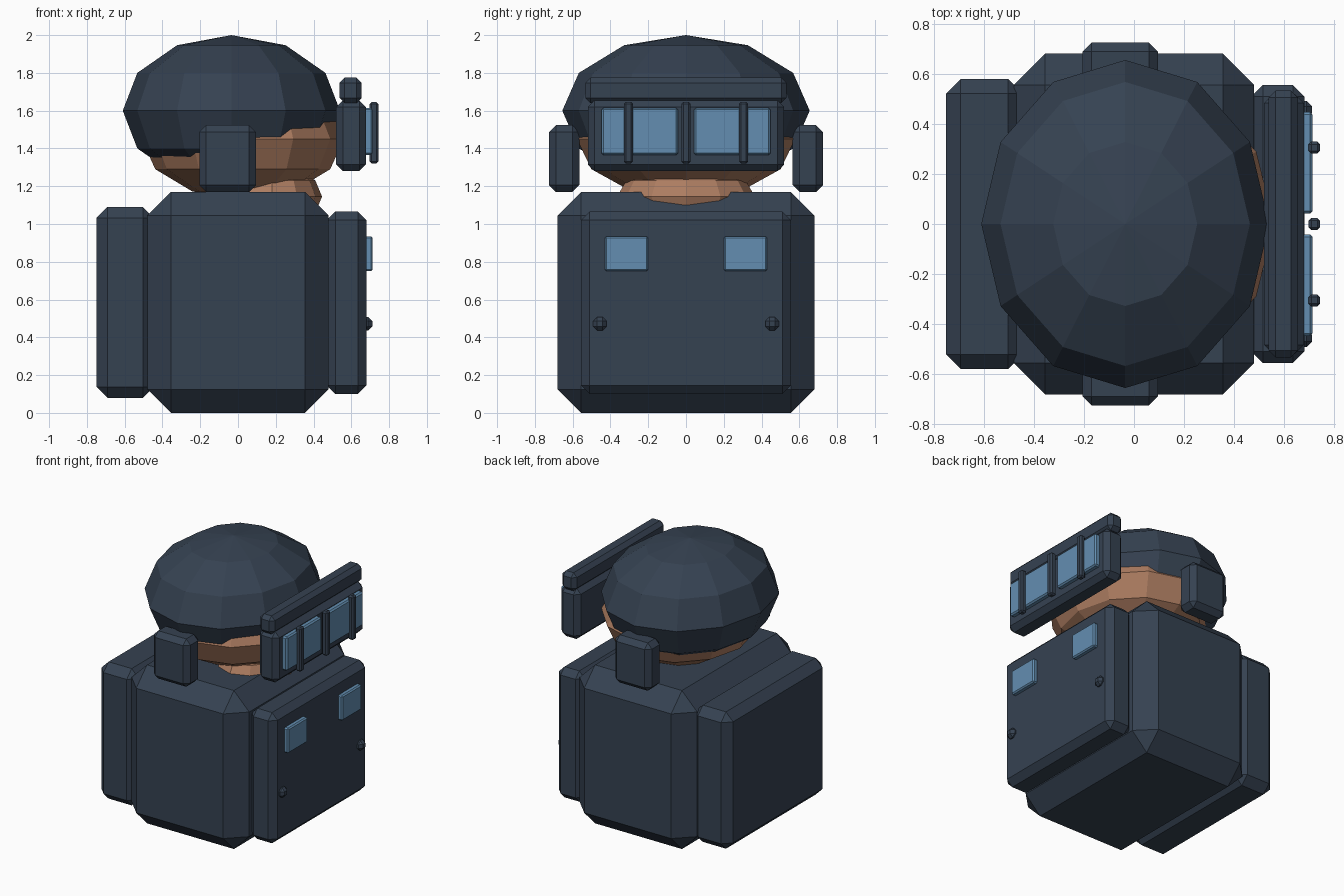
import bpy, bmesh
from mathutils import Matrix

if "Cube" in bpy.data.objects:
    bpy.data.objects.remove(bpy.data.objects["Cube"])


def material(name, rgb):
    m = bpy.data.materials.new(name)
    m.diffuse_color = (*rgb, 1)
    m.use_nodes = True
    m.node_tree.nodes["Principled BSDF"].inputs["Base Color"].default_value = m.diffuse_color
    return m


NAVY = material("navy_paint", (0.036, 0.054, 0.083))
SKIN = material("skin", (0.42, 0.205, 0.12))
GLASS = material("blue_glass", (0.125, 0.27, 0.44))


def finish(bm, name, mat):
    me = bpy.data.meshes.new(name)
    bm.to_mesh(me)
    bm.free()
    me.materials.append(mat)
    ob = bpy.data.objects.new(name, me)
    bpy.context.collection.objects.link(ob)
    return ob


def box(name, x, y, z, bevel, mat=NAVY):
    """Chamfered box given by its (min, max) range on each axis."""
    bm = bmesh.new()
    centre = [(a + b) / 2 for a, b in (x, y, z)]
    size = [b - a for a, b in (x, y, z)]
    bmesh.ops.create_cube(bm, size=1, matrix=Matrix.LocRotScale(centre, None, size))
    bmesh.ops.bevel(bm, geom=bm.edges[:], offset=bevel, segments=1,
                    affect='EDGES', clamp_overlap=True)
    return finish(bm, name, mat)


def mirrored_boxes(name, x, y, z, bevel, mat=NAVY):
    box(name + "_left", x, y, z, bevel, mat)
    box(name + "_right", x, (-y[1], -y[0]), z, bevel, mat)


def ellipsoid(name, centre, radii, mat):
    bm = bmesh.new()
    bmesh.ops.create_uvsphere(bm, u_segments=12, v_segments=6, radius=1,
                              matrix=Matrix.LocRotScale(centre, None, radii))
    return finish(bm, name, mat)


# Body, backpack and chest plate
box("torso", (-0.48, 0.48), (-0.68, 0.68), (0, 1.17), 0.125)
box("backpack", (-0.75, -0.445), (-0.58, 0.58), (0.08, 1.09), 0.058)
box("chest_plate", (0.47, 0.68), (-0.555, 0.555), (0.1, 1.065), 0.045)

# Chest windows and knobs
mirrored_boxes("chest_window", (0.67, 0.712), (0.2, 0.43), (0.75, 0.935), 0.009, GLASS)
mirrored_boxes("chest_knob", (0.64, 0.711), (0.42, 0.492), (0.435, 0.508), 0.022)

# Neck, head and helmet
ellipsoid("neck", (0.18, 0, 1.145), (0.265, 0.365, 0.17), SKIN)
ellipsoid("head", (0.025, 0, 1.45), (0.535, 0.578, 0.32), SKIN)
ellipsoid("helmet", (-0.035, 0, 1.6), (0.575, 0.655, 0.4), NAVY)

# Ear guards
mirrored_boxes("ear_guard", (-0.205, 0.095), (0.565, 0.725), (1.17, 1.523), 0.036)

# Visor with brow bar, panes and vertical bars
box("visor_frame", (0.52, 0.678), (-0.52, 0.52), (1.28, 1.655), 0.036)
box("visor_brow", (0.537, 0.655), (-0.533, 0.533), (1.64, 1.775), 0.028)
mirrored_boxes("visor_pane", (0.665, 0.713), (0.042, 0.447), (1.365, 1.615), 0.01, GLASS)
for i, y in enumerate((-0.305, 0, 0.305)):
    box(f"visor_bar_{i + 1}", (0.697, 0.743), (y - 0.024, y + 0.024), (1.32, 1.647), 0.011)
